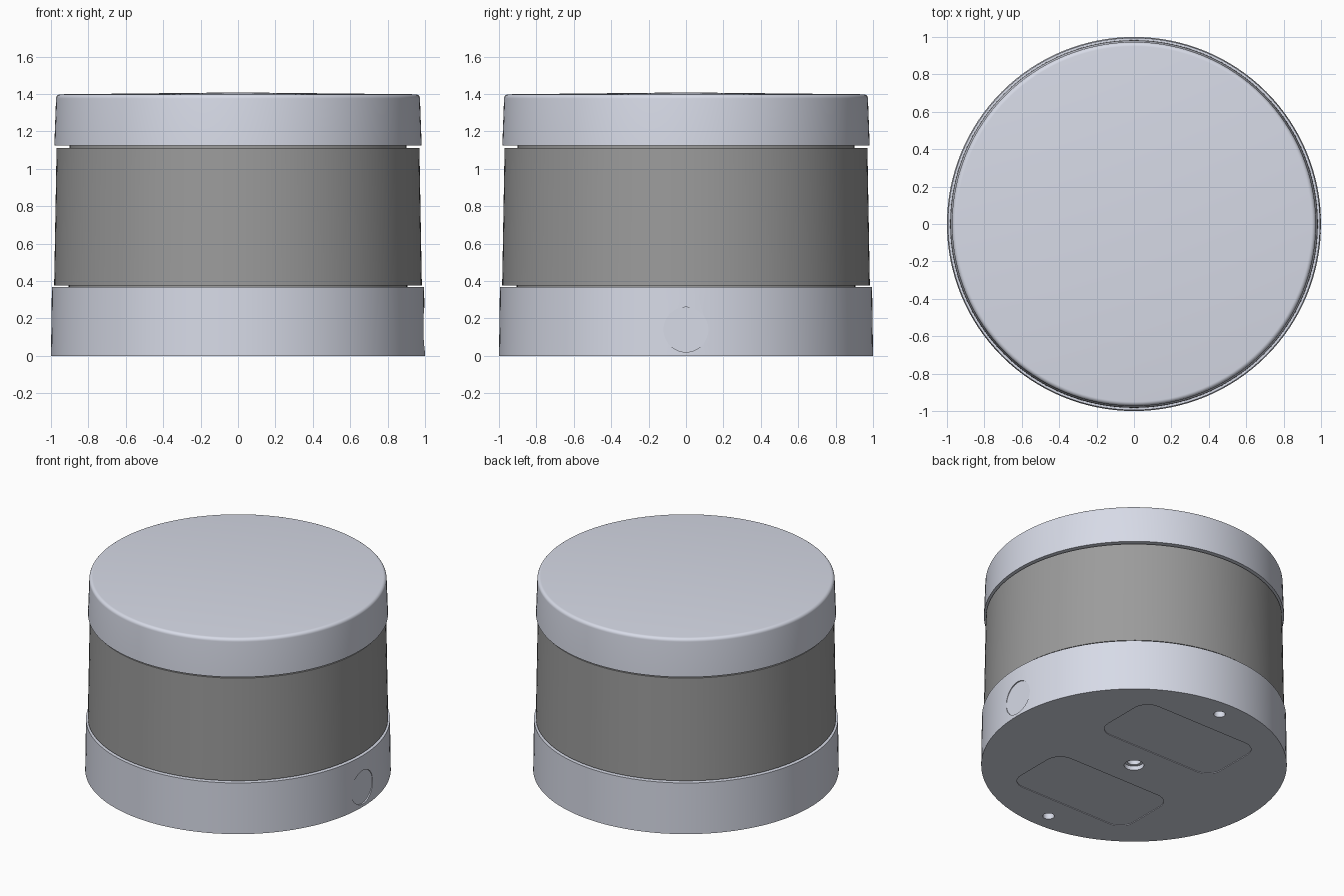
import bpy, bmesh, math
from mathutils import Matrix

if "Cube" in bpy.data.objects:
    bpy.data.objects.remove(bpy.data.objects["Cube"], do_unlink=True)


def material(name, rgb):
    m = bpy.data.materials.new(name)
    m.diffuse_color = (*rgb, 1)
    m.use_nodes = True
    m.node_tree.nodes["Principled BSDF"].inputs["Base Color"].default_value = (*rgb, 1)
    return m


metal = material("pale blue grey metal", (0.79, 0.82, 0.93))
smoked = material("smoked grey window", (0.33, 0.33, 0.33))


def finish(bm, name, mat):
    bmesh.ops.recalc_face_normals(bm, faces=bm.faces)
    mesh = bpy.data.meshes.new(name)
    bm.to_mesh(mesh)
    bm.free()
    ob = bpy.data.objects.new(name, mesh)
    bpy.context.collection.objects.link(ob)
    mesh.materials.append(mat)
    return ob


def select(ob):
    bpy.ops.object.select_all(action="DESELECT")
    ob.select_set(True)
    bpy.context.view_layer.objects.active = ob


def smooth(ob):
    select(ob)
    bpy.ops.object.shade_smooth_by_angle(angle=math.radians(35))


def lathe(name, profile, mat, steps=128):
    """Turn (radius, height) points, which start and end on the axis."""
    bm = bmesh.new()
    verts = [bm.verts.new((r, 0, z)) for r, z in profile]
    edges = [bm.edges.new(pair) for pair in zip(verts, verts[1:])]
    bmesh.ops.spin(bm, geom=verts + edges, cent=(0, 0, 0), axis=(0, 0, 1),
                   angle=math.tau, steps=steps)
    bmesh.ops.remove_doubles(bm, verts=bm.verts, dist=1e-5)
    return finish(bm, name, mat)


def cylinder(name, radius, depth, place):
    bm = bmesh.new()
    bmesh.ops.create_cone(bm, cap_ends=True, segments=48, radius1=radius,
                          radius2=radius, depth=depth, matrix=place)
    return finish(bm, name, metal)


def rounded_pad(name, cx, cy, w, h, radius, depth):
    """Rounded rectangular block centred on the ground plane."""
    bm = bmesh.new()
    verts = []
    for i, (sx, sy) in enumerate([(1, 1), (-1, 1), (-1, -1), (1, -1)]):
        for k in range(9):
            a = math.pi / 2 * (i + k / 8)
            verts.append(bm.verts.new((cx + sx * (w / 2 - radius) + radius * math.cos(a),
                                       cy + sy * (h / 2 - radius) + radius * math.sin(a),
                                       -depth)))
    face = bm.faces.new(verts)
    top = bmesh.ops.extrude_face_region(bm, geom=[face])["geom"]
    bmesh.ops.translate(bm, vec=(0, 0, 2 * depth),
                        verts=[v for v in top if isinstance(v, bmesh.types.BMVert)])
    return finish(bm, name, metal)


def cut(ob, cutter):
    mod = ob.modifiers.new("cut", "BOOLEAN")
    mod.operation = "DIFFERENCE"
    mod.solver = "EXACT"
    mod.object = cutter
    select(ob)
    bpy.ops.object.modifier_apply(modifier=mod.name)
    bpy.data.objects.remove(cutter, do_unlink=True)


# Base ring, window band, inner core seen in the gaps, and domed cap
base = lathe("base", [(0, 0), (1, 0), (0.995, 0.367), (0, 0.367)], metal)
band = lathe("window_band", [(0, 0.377), (0.983, 0.377), (0.97, 1.112), (0, 1.112)], smoked)
core = lathe("inner_core", [(0, 0.36), (0.905, 0.36), (0.9, 1.13), (0, 1.13)], smoked)
fillet = [(0.95 + 0.023 * math.cos(a), 1.375 + 0.023 * math.sin(a))
          for a in (math.pi / 2 * k / 6 for k in range(7))]
cap = lathe("cap", [(0, 1.125), (0.982, 1.125)] + fillet + [(0, 1.408)], metal)

# Underside: stepped mounting socket, two locating holes, two shallow pockets
cut(base, cylinder("socket_cutter", 0.065, 0.06, Matrix.Identity(4)))
cut(base, cylinder("bore_cutter", 0.045, 0.3, Matrix.Identity(4)))
for side in (1, -1):
    cut(base, cylinder("pin_cutter", 0.038, 0.24, Matrix.Translation((0, side * 0.87, 0))))
    cut(base, rounded_pad("pocket_cutter", 0, side * 0.445, 0.96, 0.49, 0.11, 0.005))

# Flat round connector seat on the side of the base
seat = Matrix.Translation((1.088, 0, 0.14)) @ Matrix.Rotation(math.pi / 2, 4, "Y")
cut(base, cylinder("connector_cutter", 0.12, 0.2, seat))

for part in (base, band, core, cap):
    smooth(part)
